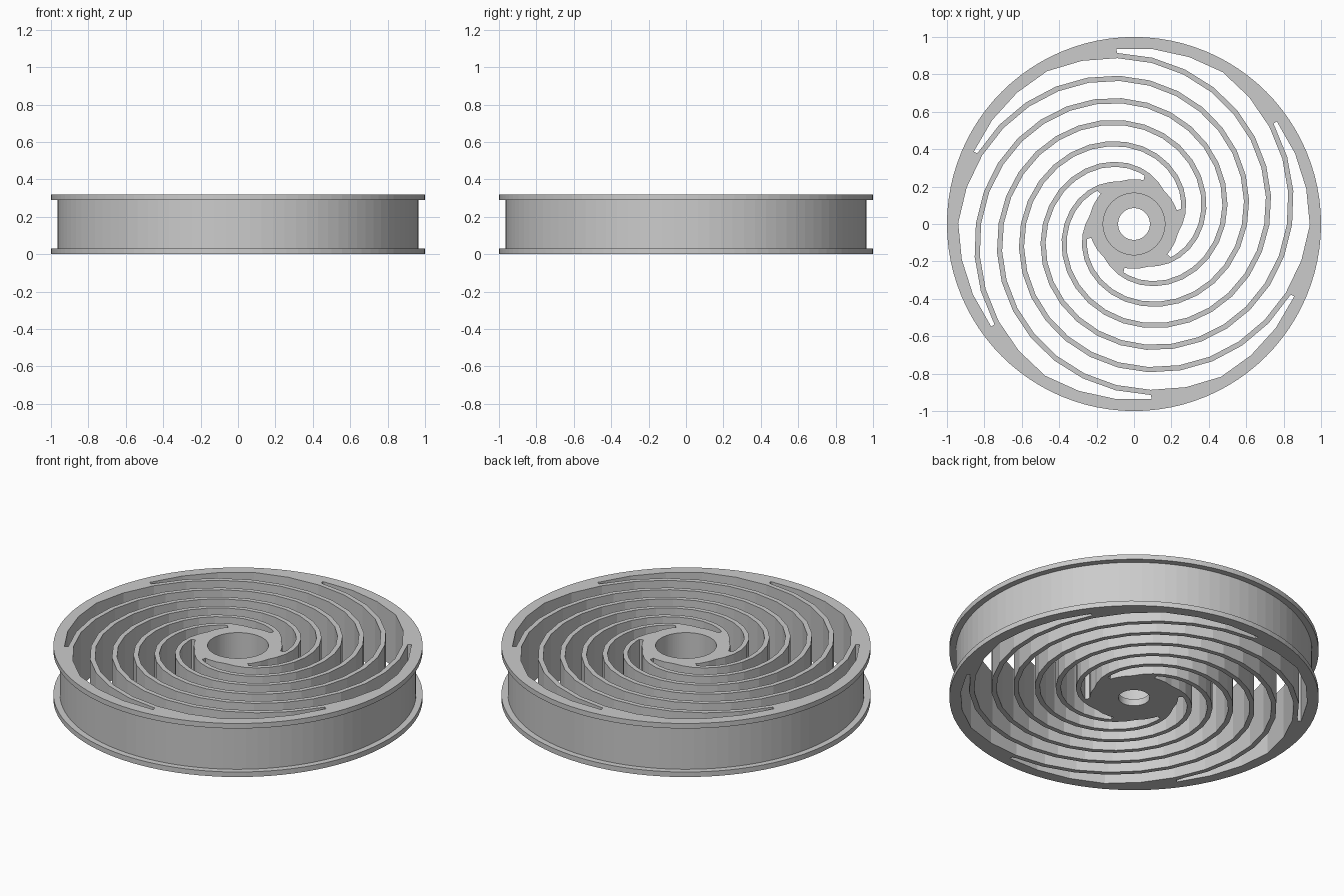
import bpy, bmesh, math

if "Cube" in bpy.data.objects:
    bpy.data.objects.remove(bpy.data.objects["Cube"], do_unlink=True)

HEIGHT, LIP = 0.32, 0.03
HUB_R, RIM_R = 0.24, 0.94
ARMS, HALF_WALL, STEP = 6, 0.014, 0.2

metal = bpy.data.materials.new("plain grey")
metal.use_nodes = True
grey = (0.6, 0.6, 0.6, 1)
metal.diffuse_color = grey
metal.node_tree.nodes["Principled BSDF"].inputs["Base Color"].default_value = grey


def add_object(name, bm):
    bmesh.ops.recalc_face_normals(bm, faces=bm.faces)
    mesh = bpy.data.meshes.new(name)
    bm.to_mesh(mesh)
    bm.free()
    mesh.materials.append(metal)
    obj = bpy.data.objects.new(name, mesh)
    bpy.context.collection.objects.link(obj)
    return obj


def lathe(name, profile, segments=96):
    """Spin a closed radius/height profile around z."""
    bm = bmesh.new()
    rings = []
    for i in range(segments):
        a = math.tau * i / segments
        rings.append([bm.verts.new((r * math.cos(a), r * math.sin(a), z)) for r, z in profile])
    for i in range(segments):
        one, two = rings[i], rings[(i + 1) % segments]
        for j in range(len(profile)):
            k = (j + 1) % len(profile)
            bm.faces.new((one[j], two[j], two[k], one[k]))
    return add_object(name, bm)


def arm_radius(t):
    """Centre line of a spiral arm; t counts sixths of a turn."""
    return 0.905 + 0.1235 * t + 0.001 * t * t


def clamp(r):
    return min(max(r, HUB_R), RIM_R)


# Solid wheel: grooved rim, counterbored hub with a small through hole
wheel = lathe("spiral_wheel", [
    (0.085, 0), (1, 0), (1, LIP), (0.965, LIP),
    (0.965, HEIGHT - LIP), (1, HEIGHT - LIP), (1, HEIGHT),
    (0.165, HEIGHT), (0.165, 0.04), (0.085, 0.04)])

# Curved slots that leave the spiral arms standing
steps = [-6.3] + [-6.2 + STEP * i for i in range(32)]
inner = [(t, clamp(arm_radius(t) + HALF_WALL)) for t in steps]
outer = [(t, clamp(arm_radius(t + 1) - HALF_WALL)) for t in steps]
bm = bmesh.new()
for arm in range(ARMS):
    verts = []
    for t, r in inner + outer[::-1]:
        a = math.radians(95.7) + (t + arm) * math.tau / ARMS
        verts.append(bm.verts.new((r * math.cos(a), r * math.sin(a), -0.1)))
    face = bm.faces.new(verts)
    top = bmesh.ops.extrude_face_region(bm, geom=[face])["geom"]
    bmesh.ops.translate(bm, vec=(0, 0, HEIGHT + 0.2),
                        verts=[v for v in top if isinstance(v, bmesh.types.BMVert)])
slots = add_object("slot_cutter", bm)
slots.hide_render = True

# Cut the slots, then discard the cutter
cut = wheel.modifiers.new("slots", "BOOLEAN")
cut.operation = "DIFFERENCE"
cut.solver = "EXACT"
cut.object = slots
bpy.context.view_layer.objects.active = wheel
wheel.select_set(True)
bpy.ops.object.modifier_apply(modifier=cut.name)
bpy.data.objects.remove(slots, do_unlink=True)
